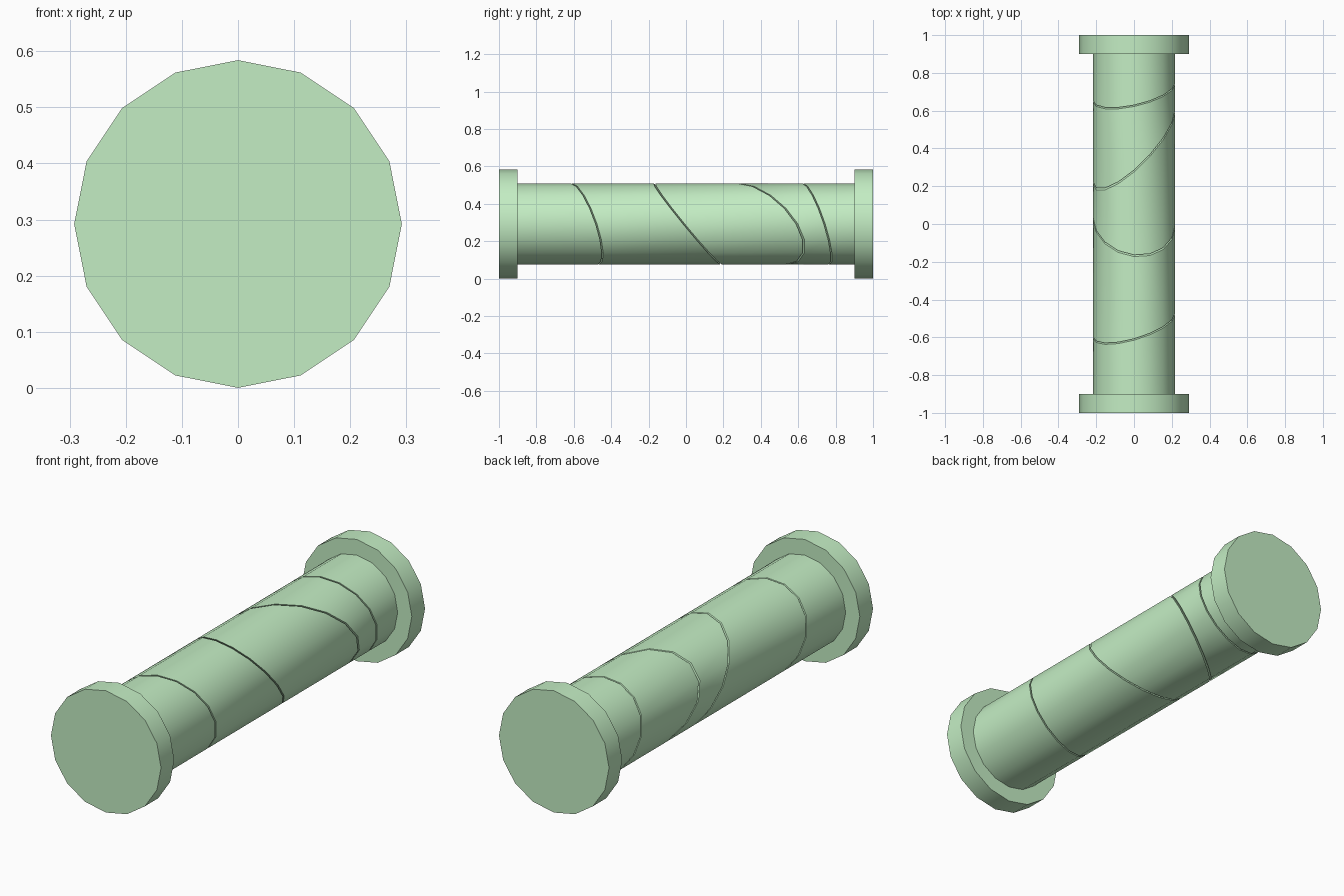
import bpy, bmesh, math
from mathutils import Vector, Matrix

if "Cube" in bpy.data.objects:
    bpy.data.objects.remove(bpy.data.objects["Cube"])

SIDES, FLANGE_R, SHAFT_R, GAP = 16, 0.292, 0.217, 0.007

mat = bpy.data.materials.new("green")
mat.diffuse_color = (0.55, 0.85, 0.55, 1)
mat.use_nodes = True
mat.node_tree.nodes["Principled BSDF"].inputs["Base Color"].default_value = mat.diffuse_color


def cylinder(radius, y0, y1):
    # 16-sided drum along y with a vertex pointing straight up
    bm = bmesh.new()
    bmesh.ops.create_cone(bm, cap_ends=True, segments=SIDES, radius1=radius,
                          radius2=radius, depth=y1 - y0)
    m = Matrix.Translation((0, (y0 + y1) / 2, FLANGE_R)) @ Matrix.Rotation(math.pi / 2, 4, 'X')
    bmesh.ops.transform(bm, matrix=m, verts=bm.verts)
    return bm


def cut(bm, plane, keep_behind):
    # slice along y = yc + a*x + b*(z - centre), leaving half a crack of space
    yc, a, b = plane
    n = Vector((-a, 1, -b)).normalized()
    if not keep_behind:
        n = -n
    co = Vector((0, yc, FLANGE_R)) - n * GAP / 2
    res = bmesh.ops.bisect_plane(bm, geom=bm.verts[:] + bm.edges[:] + bm.faces[:],
                                 plane_co=co, plane_no=n, clear_outer=True)
    edges = [e for e in res["geom_cut"] if isinstance(e, bmesh.types.BMEdge)]
    bmesh.ops.contextual_create(bm, geom=edges)


def finish(bm, name):
    bmesh.ops.recalc_face_normals(bm, faces=bm.faces)
    me = bpy.data.meshes.new(name)
    bm.to_mesh(me)
    bm.free()
    ob = bpy.data.objects.new(name, me)
    bpy.context.collection.objects.link(ob)
    me.materials.append(mat)
    bpy.ops.object.select_all(action='DESELECT')
    ob.select_set(True)
    bpy.context.view_layer.objects.active = ob
    bpy.ops.object.shade_smooth_by_angle(angle=math.radians(30))


# End flanges
finish(cylinder(FLANGE_R, -1.0, -0.9), "front_flange")
finish(cylinder(FLANGE_R, 0.9, 1.0), "back_flange")

# Shaft pieces separated by slanted cracks (y centre, slope in x, slope in z)
cracks = [(-0.54, 0.28, -0.33), (0.01, -0.1, -0.82),
          (0.407, 0.86, -0.585), (0.695, 0.21, -0.32)]
for i, (lo, hi) in enumerate(zip([None] + cracks, cracks + [None])):
    bm = cylinder(SHAFT_R, -0.9, 0.9)
    if lo:
        cut(bm, lo, False)
    if hi:
        cut(bm, hi, True)
    finish(bm, f"shaft_piece_{i + 1}")
